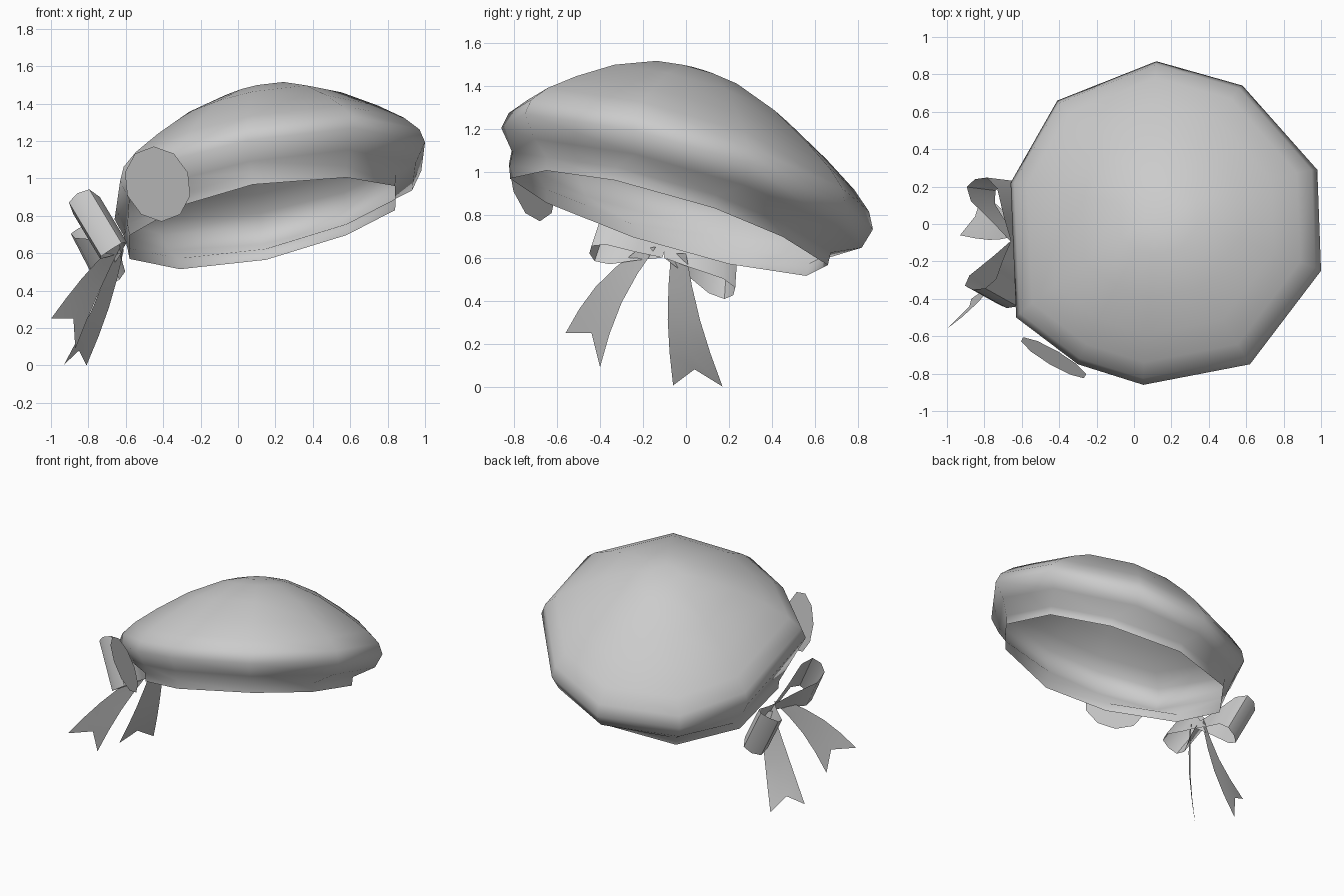
import bpy, bmesh, math
from mathutils import Vector

cube = bpy.data.objects.get("Cube")
if cube:
    bpy.data.objects.remove(cube, do_unlink=True)

# One grey felt colour for everything
grey = bpy.data.materials.new("grey_felt")
grey.use_nodes = True
grey.diffuse_color = (0.6, 0.6, 0.6, 1)
grey.node_tree.nodes["Principled BSDF"].inputs["Base Color"].default_value = (0.6, 0.6, 0.6, 1)


def finish(name, bm, smooth=None):
    """Turn a bmesh into a named, shaded object."""
    bmesh.ops.remove_doubles(bm, verts=bm.verts, dist=0.0005)
    bmesh.ops.recalc_face_normals(bm, faces=bm.faces)
    mesh = bpy.data.meshes.new(name)
    bm.to_mesh(mesh)
    bm.free()
    mesh.materials.append(grey)
    ob = bpy.data.objects.new(name, mesh)
    bpy.context.collection.objects.link(ob)
    if smooth:
        bpy.ops.object.select_all(action='DESELECT')
        ob.select_set(True)
        bpy.context.view_layer.objects.active = ob
        bpy.ops.object.shade_smooth_by_angle(angle=math.radians(smooth))
    return ob


def bridge(bm, a, b, closed=True):
    n = len(a)
    for i in range(n if closed else n - 1):
        j = (i + 1) % n
        bm.faces.new((a[i], a[j], b[j], b[i]))


def tilt(x, y, base):
    """Height of the cap's sloping plane."""
    return base + 0.17 * (x - 0.15) - 0.28 * y


# Cap: an open, hollow shell of ten-sided rings from crown to head opening
RIM = [(.98, .29), (.58, .74), (.12, .87), (-.41, .66), (-.66, .22),
       (-.63, -.5), (-.3, -.75), (.05, -.86), (.62, -.75), (1, -.25)]
OPENING = [(.84, .13), (.58, .45), (.15, .66), (-.31, .56), (-.58, .2),
           (-.58, -.25), (-.3, -.65), (.08, -.82), (.58, -.65), (.84, -.33)]


def ring(bm, outline, centre, scale, base, lift):
    cx, cy = centre
    out = []
    for x, y in outline:
        px, py = cx + (x - cx) * scale, cy + (y - cy) * scale
        shift = 0.4 * max(lift, 0)
        out.append(bm.verts.new((px - 0.17 * shift, py + 0.28 * shift, tilt(px, py, base) + lift)))
    return out


bm = bmesh.new()
mid, low = (0.16, 0), (0.13, -0.08)
dome = [(.1, .485), (.25, .462), (.5, .372), (.72, .255), (.88, .155),
        (.97, .075), (1, 0), (.94, -.1)]
rings = [ring(bm, RIM, mid, s, 0.98, h) for s, h in dome]
rings += [ring(bm, OPENING, low, s, 0.75, h) for s, h in [(1.01, .06), (1, 0)]]
for a, b in zip(rings, rings[1:]):
    bridge(bm, a, b)
bm.faces.new(rings[0])
finish("beret_cap", bm, 75)

# Round badge on the front right of the rim
bm = bmesh.new()
bmesh.ops.create_circle(bm, cap_ends=True, segments=10, radius=0.205)
facing = Vector((-0.5, -0.85, -0.2)).to_track_quat('Z', 'Y')
for v in bm.verts:
    v.co = facing @ v.co + Vector((-0.43, -0.715, 0.97))
finish("round_badge", bm)


# Bow loops: teardrop ribbons, pinched where they meet
KNOT = Vector((-0.64, -0.1, 0.63))


def bow_loop(name, tip, width):
    tip, width = Vector(tip), Vector(width)
    out = tip - KNOT
    thick = width.cross(out).normalized()
    profile = [(0, 0), (.35, .035), (.75, .085), (.95, .065), (1, 0),
               (.95, -.065), (.75, -.085), (.35, -.035)]
    bm = bmesh.new()
    sides = []
    for end in (-0.5, 0.5):
        sides.append([bm.verts.new(KNOT + out * t + thick * h + width * end * (0.2 + 0.8 * t))
                      for t, h in profile])
    bridge(bm, *sides)
    finish(name, bm, 50)


bow_loop("bow_loop_front", (-.77, -.4, .77), (.18, -.1, -.3))
bow_loop("bow_loop_back", (-.77, .23, .58), (.16, -.02, -.31))


# Ribbon tails with a notched end
def tail(name, root_a, root_b, tip_a, notch, tip_b, bend):
    a, b, ta, n, tb = map(Vector, (root_a, root_b, tip_a, notch, tip_b))
    bend = Vector(bend)
    bm = bmesh.new()
    rows = []
    for t in (0, 0.25, 0.5, 0.75):
        bow = bend * math.sin(math.pi * t)
        left, right = a.lerp(ta, t) + bow, b.lerp(tb, t) + bow
        rows.append([bm.verts.new(p) for p in (left, left.lerp(right, 0.5), right)])
    for r, s in zip(rows, rows[1:]):
        bridge(bm, r, s, closed=False)
    ends = [bm.verts.new(p) for p in (ta, n, tb)]
    bridge(bm, rows[-1], ends, closed=False)
    finish(name, bm, 40)


tail("ribbon_tail_front", (-.67, -.22, .64), (-.62, -.14, .65),
     (-1, -.56, .25), (-.88, -.44, .25), (-.87, -.4, .09), (0, -.03, .02))
tail("ribbon_tail_back", (-.66, -.07, .62), (-.61, 0, .62),
     (-.93, -.06, .005), (-.85, .04, .08), (-.81, .17, 0), (.02, -.02, 0))
